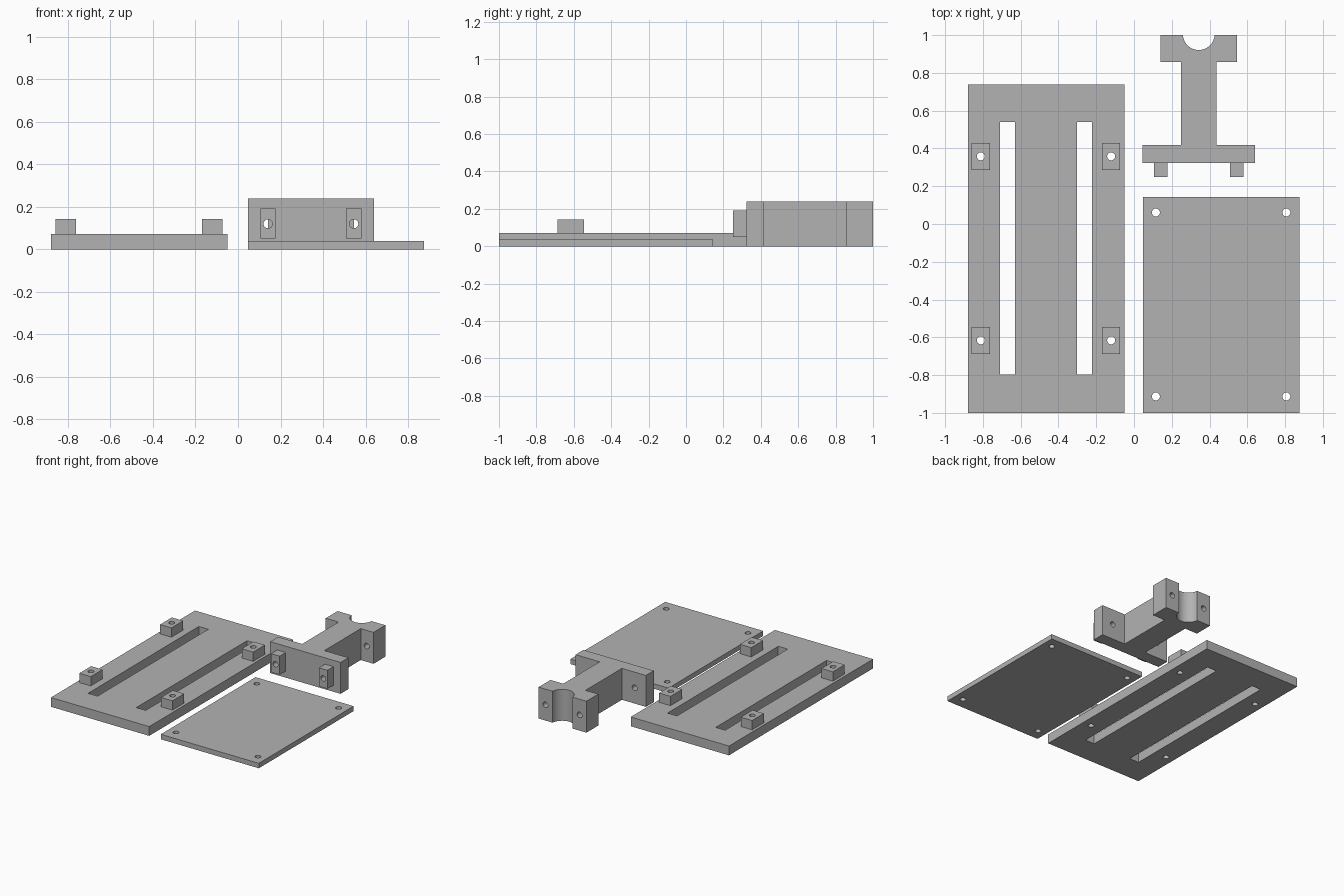
import bpy, bmesh
from math import pi, radians
from mathutils import Matrix

default = bpy.data.objects.get("Cube")
if default:
    bpy.data.objects.remove(default, do_unlink=True)

grey = bpy.data.materials.new("plain_grey")
grey.use_nodes = True
colour = (0.45, 0.45, 0.45, 1)
grey.diffuse_color = colour
grey.node_tree.nodes["Principled BSDF"].inputs["Base Color"].default_value = colour

HOLE = 0.021


def finish(bm, name):
    bmesh.ops.recalc_face_normals(bm, faces=bm.faces)
    mesh = bpy.data.meshes.new(name)
    bm.to_mesh(mesh)
    bm.free()
    mesh.materials.append(grey)
    obj = bpy.data.objects.new(name, mesh)
    bpy.context.collection.objects.link(obj)
    return obj


def prism(name, outline, z0, z1):
    """Extrude a flat outline from z0 to z1."""
    bm = bmesh.new()
    face = bm.faces.new([bm.verts.new((x, y, z0)) for x, y in outline])
    result = bmesh.ops.extrude_face_region(bm, geom=[face])
    top = [v for v in result["geom"] if isinstance(v, bmesh.types.BMVert)]
    bmesh.ops.translate(bm, verts=top, vec=(0, 0, z1 - z0))
    return finish(bm, name)


def box(name, x0, x1, y0, y1, z0, z1):
    return prism(name, [(x0, y0), (x1, y0), (x1, y1), (x0, y1)], z0, z1)


def rod(centre, radius, depth, along_y=False):
    bm = bmesh.new()
    turn = Matrix.Rotation(pi / 2 if along_y else 0, 4, "X")
    bmesh.ops.create_cone(bm, cap_ends=True, segments=32, radius1=radius, radius2=radius,
                          depth=depth, matrix=Matrix.Translation(centre) @ turn)
    return finish(bm, "cutter")


def combine(obj, tool, operation="DIFFERENCE"):
    tool.hide_render = True
    mod = obj.modifiers.new("combine", "BOOLEAN")
    mod.operation, mod.solver, mod.object = operation, "EXACT", tool
    bpy.context.view_layer.objects.active = obj
    bpy.ops.object.modifier_apply(modifier=mod.name)
    bpy.data.objects.remove(tool, do_unlink=True)


# Slotted base plate with four drilled standoffs
base = box("slotted_base_plate", -0.88, -0.05, -1, 0.738, 0, 0.071)
for x in (-0.811, -0.121):
    for y in (-0.616, 0.358):
        combine(base, box("standoff", x - 0.048, x + 0.048, y - 0.071, y + 0.071, 0.03, 0.142), "UNION")
        combine(base, rod((x, y, 0.07), HOLE, 0.4))
for x in (-0.669, -0.262):
    combine(base, box("slot", x - 0.04, x + 0.04, -0.796, 0.54, -0.1, 0.3))

# Thin cover plate with corner holes
cover = box("cover_plate", 0.048, 0.876, -1, 0.143, 0, 0.038)
for x in (0.116, 0.807):
    for y in (-0.913, 0.061):
        combine(cover, rod((x, y, 0.02), HOLE, 0.3))

# Pole bracket: foot, stem and clamp head as one mirrored outline
MID, TOP = 0.343, 0.24
half = [(0.297, 0.323), (0.297, 0.418), (0.094, 0.418), (0.094, 0.857), (0.202, 0.857), (0.202, 1)]
outline = [(MID + x, y) for x, y in half] + [(MID - x, y) for x, y in reversed(half)]
bracket = prism("pole_bracket", outline, 0, TOP)
combine(bracket, rod((MID, 1.005, TOP / 2), 0.084, 0.6))
for side in (-1, 1):
    # Mounting tab and its bolt hole through the foot
    x = MID + side * 0.202
    combine(bracket, box("tab", x - 0.036, x + 0.036, 0.25, 0.36, 0.05, 0.192), "UNION")
    combine(bracket, rod((x, 0.34, TOP / 2), HOLE, 0.4, True))
    # Clamp bolt hole through the head
    combine(bracket, rod((MID + side * 0.144, 0.93, TOP / 2), HOLE, 0.3, True))

# Smooth round walls, keep flat edges crisp
for obj in (base, cover, bracket):
    bpy.ops.object.select_all(action="DESELECT")
    obj.select_set(True)
    bpy.context.view_layer.objects.active = obj
    bpy.ops.object.shade_smooth_by_angle(angle=radians(30))
